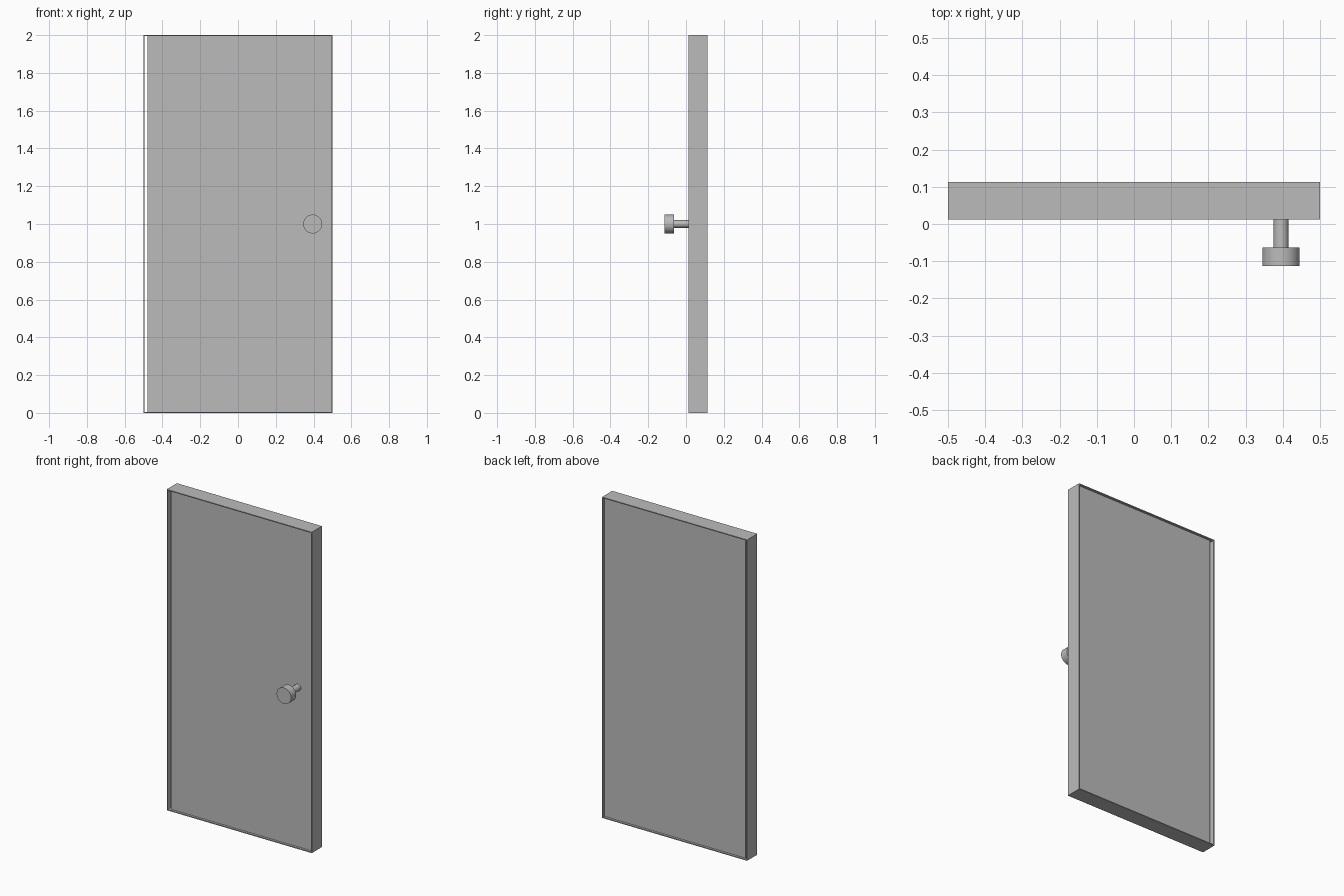
import bpy
import math

cube = bpy.data.objects.get("Cube")
if cube:
    bpy.data.objects.remove(cube, do_unlink=True)

grey = bpy.data.materials.new("plain grey")
grey.use_nodes = True
grey.diffuse_color = (0.5, 0.5, 0.5, 1)
grey.node_tree.nodes["Principled BSDF"].inputs["Base Color"].default_value = (0.5, 0.5, 0.5, 1)

FRONT, BACK = 0.0125, 0.1125   # frame faces along y
T = 0.006                      # frame thickness
RECESS = 0.014                 # panel set back from both frame faces
KNOB_X, KNOB_Z = 0.395, 1.0


def box(name, lo, hi):
    centre = [(a + b) / 2 for a, b in zip(lo, hi)]
    bpy.ops.mesh.primitive_cube_add(size=1, location=centre)
    ob = bpy.context.object
    ob.name = name
    ob.scale = [b - a for a, b in zip(lo, hi)]
    bpy.ops.object.transform_apply(location=False, rotation=False, scale=True)
    ob.data.materials.append(grey)
    return ob


def rod(name, radius, y0, y1):
    bpy.ops.mesh.primitive_cylinder_add(
        vertices=48, radius=radius, depth=y1 - y0,
        location=(KNOB_X, (y0 + y1) / 2, KNOB_Z), rotation=(math.pi / 2, 0, 0))
    ob = bpy.context.object
    ob.name = name
    ob.data.materials.append(grey)
    bpy.ops.object.shade_smooth_by_angle(angle=math.radians(40))
    return ob


# Thin frame around the door
box("frame_right", (-0.5, FRONT, 0), (-0.5 + T, BACK, 2))
box("frame_left", (0.5 - T, FRONT, 0), (0.5, BACK, 2))
box("frame_bottom", (-0.5 + T, FRONT, 0), (0.5 - T, BACK, T))
box("frame_top", (-0.5 + T, FRONT, 2 - T), (0.5 - T, BACK, 2))

# Door panel, with an open gap on the hinge side
box("door_panel", (-0.48, FRONT + RECESS, T), (0.5 - T, BACK - RECESS, 2 - T))

# Door knob
rod("knob_stem", 0.02, -0.0625, FRONT + RECESS)
rod("knob", 0.05, -0.1125, -0.0625)
